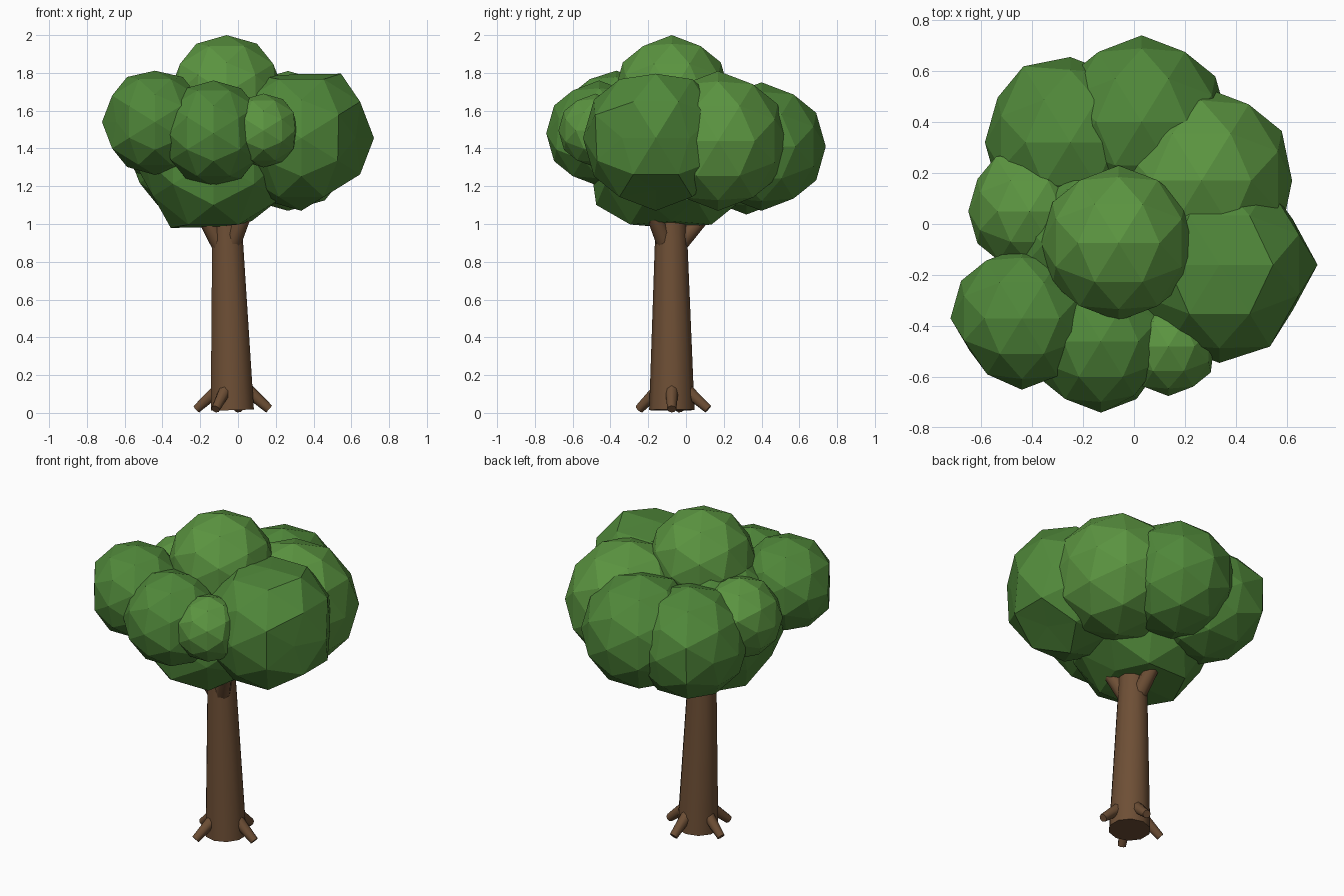
import bpy, bmesh, math
from itertools import combinations
from mathutils import Vector

if "Cube" in bpy.data.objects:
    bpy.data.objects.remove(bpy.data.objects["Cube"])


def material(name, rgb):
    m = bpy.data.materials.new(name)
    m.diffuse_color = (*rgb, 1)
    m.use_nodes = True
    m.node_tree.nodes["Principled BSDF"].inputs["Base Color"].default_value = m.diffuse_color
    return m


BARK = material("bark", (0.155, 0.078, 0.036))
LEAF = material("leaf", (0.08, 0.245, 0.042))
LEAF_LIGHT = material("light_leaf", (0.105, 0.30, 0.052))


def add_object(name, bm, mat):
    mesh = bpy.data.meshes.new(name)
    bm.to_mesh(mesh)
    bm.free()
    obj = bpy.data.objects.new(name, mesh)
    bpy.context.collection.objects.link(obj)
    mesh.materials.append(mat)
    return obj


def limb(name, start, end, r1, r2, sides):
    """Tapered round limb between two points, smooth around, flat caps."""
    a, b = Vector(start), Vector(end)
    bm = bmesh.new()
    bmesh.ops.create_cone(bm, cap_ends=True, segments=sides, radius1=r1,
                          radius2=r2, depth=(b - a).length)
    rot = Vector((0, 0, 1)).rotation_difference(b - a)
    for v in bm.verts:
        v.co = rot @ v.co + (a + b) / 2
    for f in bm.faces:
        f.smooth = len(f.verts) == 4
    for e in bm.edges:
        e.smooth = all(f.smooth for f in e.link_faces)
    return add_object(name, bm, BARK)


# Unit ball: icosahedron with edges square to the axes, split once
PHI = (1 + math.sqrt(5)) / 2
corners = []
for s in (-1, 1):
    for t in (-PHI, PHI):
        corners += [Vector((s, 0, t)), Vector((t, s, 0)), Vector((0, t, s))]
BALL = [c.normalized() for c in corners]
BALL += [(a + b).normalized() for a, b in combinations(corners, 2)
         if (a - b).length < 2.1]


def leaf_clump(name, centre, radius, mat, bumps=()):
    """Faceted ball; bumps move the vertex nearest a direction in or out."""
    bm = bmesh.new()
    verts = [bm.verts.new(p) for p in BALL]
    bmesh.ops.convex_hull(bm, input=verts)
    for direction, scale in bumps:
        d = Vector(direction).normalized()
        max(bm.verts, key=lambda v: v.co.normalized().dot(d)).co *= scale
    for v in bm.verts:
        v.co = v.co * radius + Vector(centre)
    bmesh.ops.recalc_face_normals(bm, faces=bm.faces)
    return add_object(name, bm, mat)


def spoke(cx, cy, angle, r, z):
    a = math.radians(angle)
    return (cx + r * math.cos(a), cy + r * math.sin(a), z)


# Trunk
limb("trunk", (-0.03, -0.075, 0.015), (-0.065, -0.08, 1.25), 0.12, 0.073, 10)

# Roots
for i, ang in enumerate((0, 80, 167, 243)):
    limb(f"root_{i + 1}", spoke(-0.03, -0.075, ang, 0.07, 0.13),
         spoke(-0.03, -0.075, ang, 0.195, 0.02), 0.036, 0.024, 8)

# Branches
for i, (ang, reach) in enumerate(((-45, 0.22), (95, 0.31), (200, 0.22))):
    limb(f"branch_{i + 1}", spoke(-0.06, -0.08, ang, 0.03, 0.88),
         spoke(-0.06, -0.08, ang, reach, 1.2), 0.048, 0.032, 8)

# Foliage clumps
leaf_clump("crown_top", (-.06, -.075, 1.695), .305, LEAF_LIGHT)
leaf_clump("crown_right", (.335, -.16, 1.455), .385, LEAF,
           [((0, 0, 1), .88), ((1, 0, 1.62), 1.04), ((1.62, 1, 0), .88),
            ((1.62, -1, 0), .88), ((1, 0, -1.62), .84), ((.5, -.81, .31), 1.03)])
leaf_clump("crown_back_right", (.265, .17, 1.44), .37, LEAF_LIGHT,
           [((1, 0, 0), .96)])
leaf_clump("crown_back", (.03, .40, 1.41), .34, LEAF)
leaf_clump("crown_back_left", (-.25, .32, 1.385), .335, LEAF,
           [((-.5, .81, .31), 1.1), ((-.5, .81, -.31), 1.08)])
leaf_clump("crown_left", (-.41, .05, 1.475), .24, LEAF_LIGHT,
           [((-.5, .81, .31), 1.1)])
leaf_clump("crown_front_left", (-.44, -.37, 1.54), .28, LEAF,
           [((-1.62, -1, 0), .86), ((-.5, -.81, .31), .97),
            ((-.5, -.81, -.31), .97), ((0, 0, 1), .97)])
leaf_clump("crown_front", (-.13, -.46, 1.48), .28, LEAF,
           [((1.62, -1, 0), .88), ((1, 0, 0), .93), ((.5, -.81, .31), .94)])
leaf_clump("crown_front_small", (.135, -.48, 1.495), .195, LEAF_LIGHT,
           [((1, 0, 0), .92)])
leaf_clump("crown_core", (-.13, -.08, 1.345), .43, LEAF,
           [((0, 0, -1), .84), ((0, -1.62, -1), 1.08), ((1, 0, -1.62), .9),
            ((-.81, .31, -.5), .92), ((-.81, -.31, -.5), .92)])
